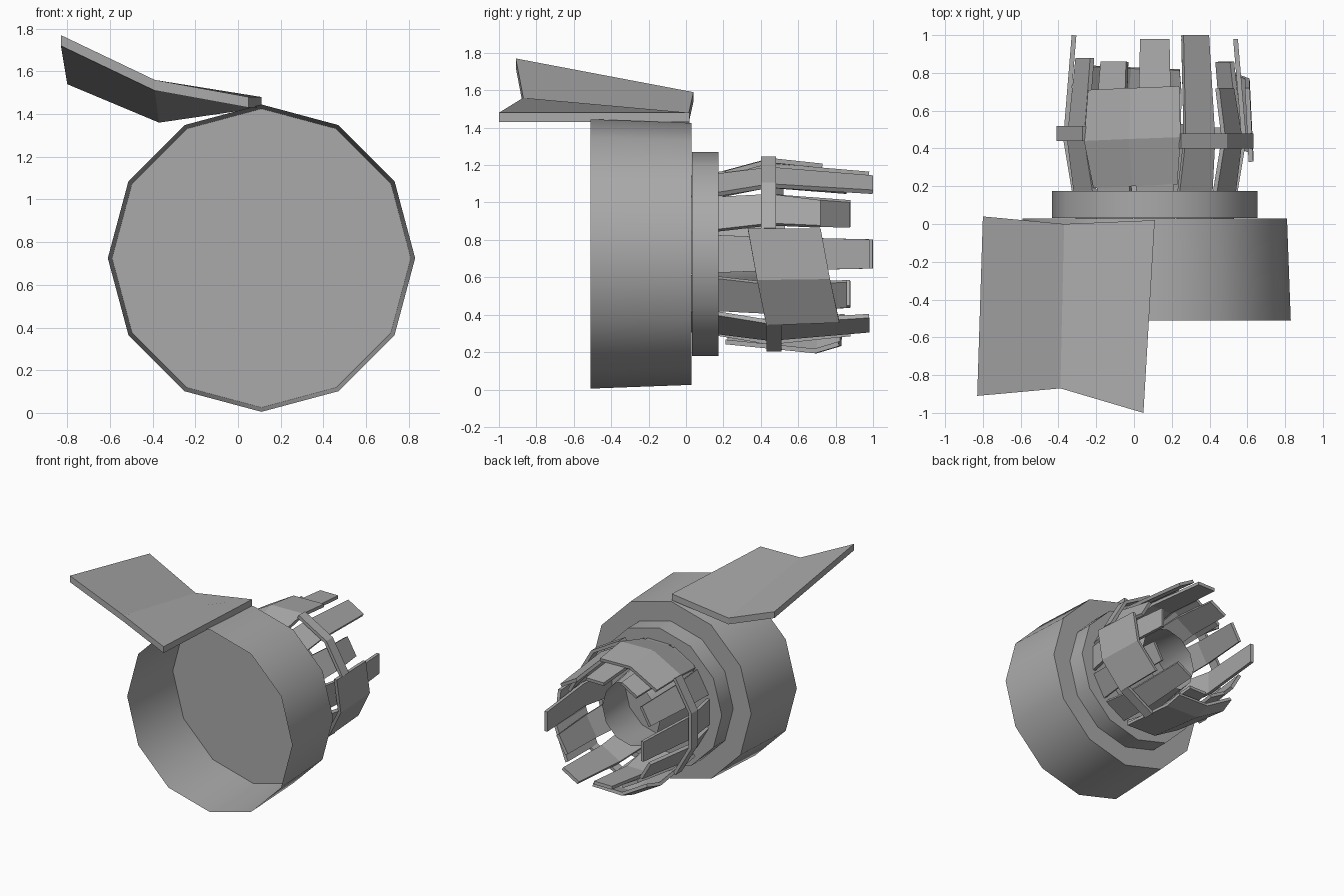
import bpy
from math import sin, cos, pi, radians
from mathutils import Vector

if "Cube" in bpy.data.objects:
    bpy.data.objects.remove(bpy.data.objects["Cube"])

grey = bpy.data.materials.new("mid_grey")
grey.use_nodes = True
colour = (0.4, 0.4, 0.4, 1)
grey.diffuse_color = colour
grey.node_tree.nodes["Principled BSDF"].inputs["Base Color"].default_value = colour

CX, CZ = 0.11, 0.725     # engine axis, running along y


def polar(angle, r, y, side=0):
    """Point at an angle and radius round the axis, shifted sideways."""
    a = radians(angle)
    return Vector((CX + r * cos(a) - side * sin(a), y, CZ + r * sin(a) + side * cos(a)))


def add_object(name, verts, faces, thickness=0, smooth=False):
    mesh = bpy.data.meshes.new(name)
    mesh.from_pydata([tuple(v) for v in verts], [], faces)
    mesh.materials.append(grey)
    obj = bpy.data.objects.new(name, mesh)
    bpy.context.collection.objects.link(obj)
    if thickness:
        mod = obj.modifiers.new("Thickness", 'SOLIDIFY')
        mod.thickness = thickness
        mod.offset = -1
    if smooth:
        bpy.ops.object.select_all(action='DESELECT')
        obj.select_set(True)
        bpy.context.view_layer.objects.active = obj
        bpy.ops.object.shade_smooth_by_angle(angle=radians(35))
    return obj


def sheet(name, rows, thickness):
    """Skin a grid of points, outer side up, and thicken it inward."""
    n = len(rows[0])
    verts = [p for row in rows for p in row]
    faces = []
    for j in range(len(rows) - 1):
        for i in range(n - 1):
            a = j * n + i
            faces.append((a, a + n, a + n + 1, a + 1))
    return add_object(name, verts, faces, thickness)


def turned(name, profile, caps=()):
    """Twelve-sided tube from (y, radius) pairs, capped at the listed rings."""
    n = 12
    verts = [polar(360 * i / n, r, y) for y, r in profile for i in range(n)]
    faces = []
    for j in range(len(profile) - 1):
        for i in range(n):
            k = (i + 1) % n
            faces.append((j * n + i, (j + 1) * n + i, (j + 1) * n + k, j * n + k))
    for c in caps:
        ring = [c * n + i for i in range(n)]
        faces.append(tuple(ring if c == 0 else ring[::-1]))
    return add_object(name, verts, faces, smooth=True)


# Open front shell, rear collar and inner nozzle
turned("intake_shell", [(-0.51, 0.72), (0.03, 0.70)], caps=[1])
turned("rear_collar", [(0.032, 0.545), (0.175, 0.545)], caps=[0, 1])
turned("inner_nozzle", [(0.17, 0.30), (0.53, 0.25)])

# Ring of bent petals, one per facet, with uneven lengths
lengths = [0.98, 0.72, 1.0, 0.98, 0.86, 0.88, 1.0, 0.88, 0.85, 0.88, 0.98, 0.86]
for i, end in enumerate(lengths):
    rows = []
    for y, r, half in ((0.03, 0.42, 0.108), (0.18, 0.44, 0.10),
                       (0.45, 0.485, 0.09), (end, 0.44, 0.078)):
        rows.append([polar(30 * i, r, y, s * half) for s in (-1, 1)])
    # outward normals need the row order used by sheet()
    sheet(f"petal_{i + 1}", [row[::-1] for row in rows][::-1], 0.025)


# Folded armour panels over the petals
def panel(name, angles, profile, skew):
    rows = []
    for y, r in reversed(profile):
        mid = len(angles) // 2
        rows.append([polar(a, r, y + skew * (mid - i))
                     for i, a in enumerate(angles)][::-1])
    sheet(name, rows, 0.025)


panel("top_panel", (75, 105, 135), [(0.2, 0.46), (0.45, 0.53), (0.72, 0.50)], 0.01)
panel("side_panel", (-45, -15, 15), [(0.38, 0.54), (0.77, 0.52)], 0.05)
panel("bottom_panel", (225, 255, 285), [(0.22, 0.50), (0.70, 0.55), (0.83, 0.51)], 0.01)

# Straps bridging the gaps between panels
for name, angles, y in (("upper_strap", (15, 45, 75), 0.40),
                        ("far_strap", (135, 165, 195, 225), 0.44),
                        ("lower_strap", (285, 315), 0.43)):
    panel(name, angles, [(y, 0.54), (y + 0.08, 0.54)], 0)

# Bent wing plate on top of the shell
front = [Vector((-0.83, -0.91, 1.77)), Vector((-0.39, -0.87, 1.56)), Vector((0.05, -1.0, 1.48))]
back = [Vector((-0.80, 0.04, 1.59)), Vector((-0.37, 0.0, 1.41)), Vector((0.11, 0.02, 1.48))]
verts = [p - Vector((0, 0, d)) for d in (0, 0.05) for row in (front, back) for p in row]
wing_faces = [(0, 1, 4, 3), (1, 2, 5, 4), (6, 9, 10, 7), (7, 10, 11, 8)]
rim = [0, 3, 4, 5, 2, 1]
for a, b in zip(rim, rim[1:] + rim[:1]):
    wing_faces.append((a, b, b + 6, a + 6))
add_object("wing_plate", verts, wing_faces)
